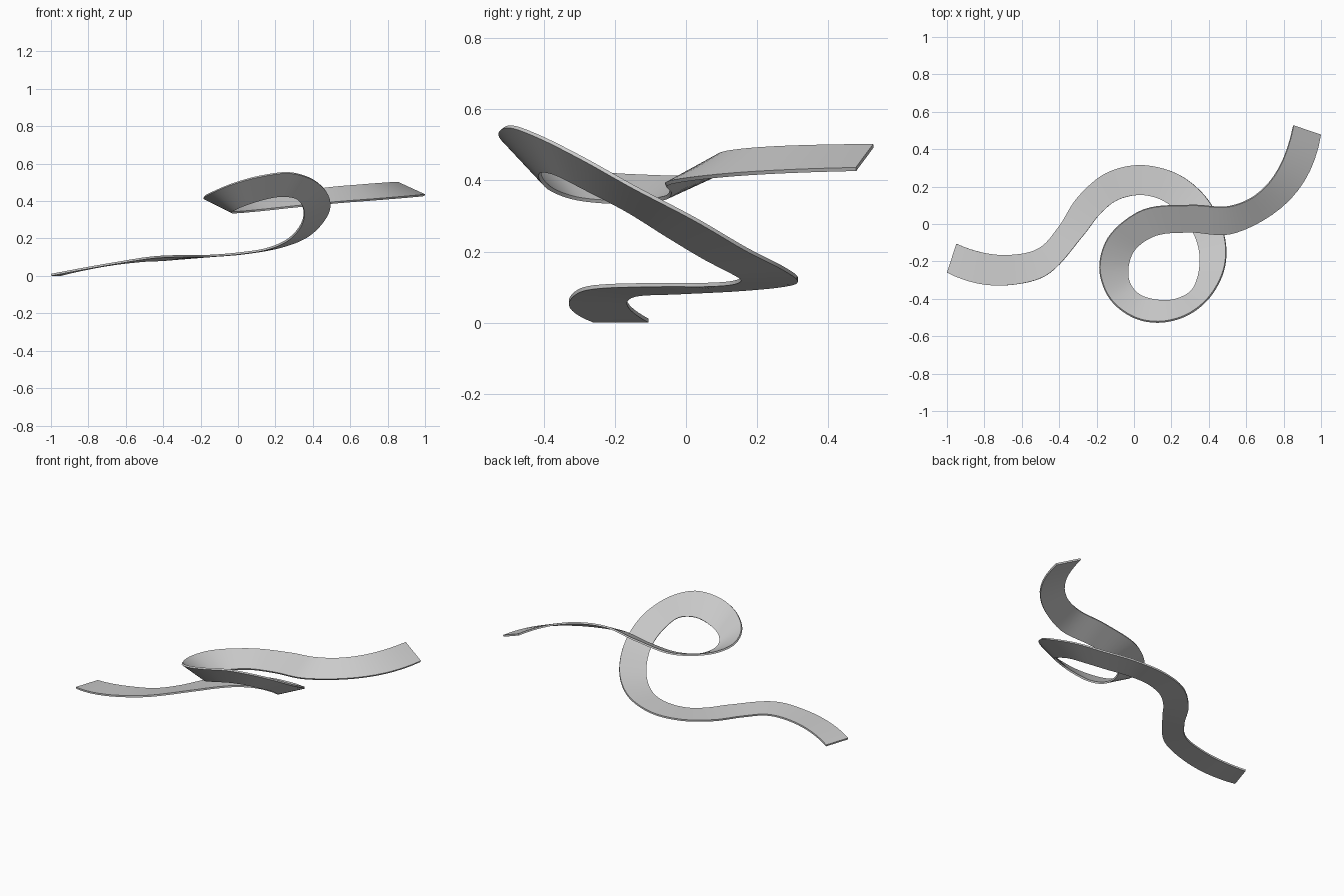
import bpy, bmesh
from mathutils import Vector

if "Cube" in bpy.data.objects:
    bpy.data.objects.remove(bpy.data.objects["Cube"])

THICK = 0.011
STEPS = 8

# Ribbon stations: left edge xyz, right edge xyz
stations = [
    (-0.95, -0.105, 0.012, -1.00, -0.26, 0.012),
    (-0.66, -0.165, 0.070, -0.65, -0.325, 0.076),
    (-0.53, -0.14, 0.085, -0.48, -0.28, 0.103),
    (-0.40, -0.01, 0.092, -0.275, -0.065, 0.113),
    (-0.30, 0.145, 0.100, -0.185, 0.05, 0.113),
    (-0.15, 0.272, 0.112, -0.09, 0.127, 0.118),
    (0.03, 0.315, 0.127, 0.03, 0.155, 0.130),
    (0.22, 0.273, 0.160, 0.15, 0.127, 0.150),
    (0.36, 0.17, 0.213, 0.25, 0.05, 0.190),
    (0.45, 0.03, 0.295, 0.317, -0.05, 0.250),
    (0.49, -0.15, 0.39, 0.35, -0.17, 0.325),
    (0.46, -0.29, 0.468, 0.34, -0.28, 0.382),
    (0.38, -0.41, 0.528, 0.30, -0.36, 0.422),
    (0.27, -0.488, 0.556, 0.22, -0.40, 0.430),
    (0.13, -0.52, 0.54, 0.13, -0.405, 0.413),
    (-0.02, -0.485, 0.50, 0.03, -0.375, 0.380),
    (-0.13, -0.39, 0.455, -0.02, -0.315, 0.357),
    (-0.18, -0.25, 0.427, -0.03, -0.24, 0.347),
    (-0.15, -0.10, 0.417, -0.005, -0.155, 0.346),
    (0.02, 0.06, 0.418, 0.10, -0.07, 0.355),
    (0.30, 0.098, 0.452, 0.30, -0.046, 0.376),
    (0.50, 0.09, 0.477, 0.52, -0.054, 0.398),
    (0.65, 0.15, 0.490, 0.74, 0.05, 0.415),
    (0.855, 0.527, 0.504, 1.00, 0.478, 0.438),
]


def smooth_path(pts, times):
    """Hermite spline through pts; returns (point, tangent) samples."""
    n = len(pts)
    h = [times[i + 1] - times[i] for i in range(n - 1)]
    d = [(pts[i + 1] - pts[i]) / h[i] for i in range(n - 1)]
    m = [None] * n
    for i in range(1, n - 1):
        m[i] = (d[i - 1] * h[i] + d[i] * h[i - 1]) / (h[i - 1] + h[i])
    m[0] = 2 * d[0] - m[1]
    m[-1] = 2 * d[-1] - m[-2]
    out = []
    for i in range(n - 1):
        for k in range(STEPS + (i == n - 2)):
            t = k / STEPS
            a, b = t * t * (3 - 2 * t), t * (1 - t)
            p = pts[i].lerp(pts[i + 1], a) + (m[i] * (b * (1 - t)) - m[i + 1] * (b * t)) * h[i]
            out.append(p)
    return out


left = [Vector(s[:3]) for s in stations]
right = [Vector(s[3:]) for s in stations]
times = [0.0]
for i in range(1, len(left)):
    step = ((left[i] + right[i]) - (left[i - 1] + right[i - 1])).length / 2
    times.append(times[-1] + step)
L, R = smooth_path(left, times), smooth_path(right, times)

# Banked ribbon: sweep a thin rectangular section between the two edges
bm = bmesh.new()
rings = []
for i in range(len(L)):
    a, b = max(i - 1, 0), min(i + 1, len(L) - 1)
    forward = (L[b] + R[b]) - (L[a] + R[a])
    down = -forward.cross(L[i] - R[i]).normalized() * THICK
    rings.append([bm.verts.new(p) for p in (L[i], R[i], R[i] + down, L[i] + down)])
for p, q in zip(rings, rings[1:]):
    for k in range(4):
        j = (k + 1) % 4
        bm.faces.new((p[k], p[j], q[j], q[k]))
bm.faces.new(rings[0])
bm.faces.new(rings[-1])
bmesh.ops.recalc_face_normals(bm, faces=bm.faces)

# Rest on the ground
low = min(v.co.z for v in bm.verts)
bmesh.ops.translate(bm, verts=bm.verts, vec=(0, 0, -low))

mesh = bpy.data.meshes.new("looping_ribbon")
bm.to_mesh(mesh)
bm.free()
ribbon = bpy.data.objects.new("looping_ribbon", mesh)
bpy.context.collection.objects.link(ribbon)
bpy.context.view_layer.objects.active = ribbon
ribbon.select_set(True)
bpy.ops.object.shade_smooth_by_angle()
